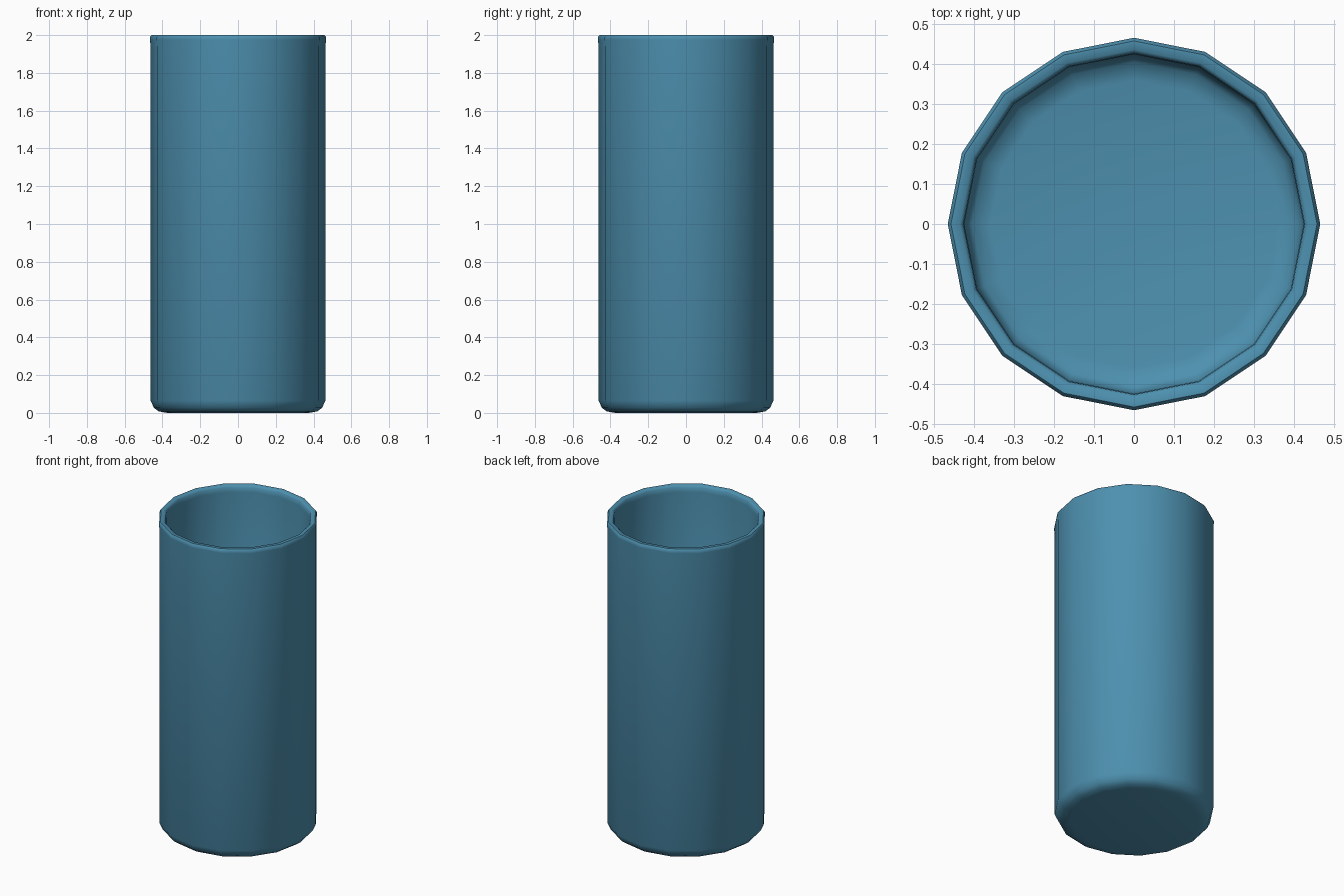
import bpy, bmesh, math

if "Cube" in bpy.data.objects:
    bpy.data.objects.remove(bpy.data.objects["Cube"])

SIDES = 16


def lathe(name, profile):
    """Spin an (r, z) profile around z and cap both ends."""
    bm = bmesh.new()
    rings = []
    for r, z in profile:
        rings.append([bm.verts.new((r * math.cos(2 * math.pi * i / SIDES),
                                    r * math.sin(2 * math.pi * i / SIDES), z))
                      for i in range(SIDES)])
    for a, b in zip(rings, rings[1:]):
        for i in range(SIDES):
            j = (i + 1) % SIDES
            bm.faces.new((a[i], a[j], b[j], b[i]))
    bm.faces.new(rings[0][::-1])
    bm.faces.new(rings[-1])
    bm.normal_update()
    mesh = bpy.data.meshes.new(name)
    bm.to_mesh(mesh)
    bm.free()
    obj = bpy.data.objects.new(name, mesh)
    bpy.context.collection.objects.link(obj)
    return obj


# cup: rounded base, outer wall, soft rim, inner wall, inner floor
cup = lathe("cup", [
    (0.375, 0.0), (0.42, 0.008), (0.445, 0.027), (0.463, 0.065),
    (0.463, 1.94), (0.466, 1.975), (0.466, 1.99), (0.458, 2.0),
    (0.436, 2.0), (0.427, 1.99), (0.425, 1.96),
    (0.422, 0.075), (0.405, 0.05), (0.36, 0.04),
])

# blue finish
mat = bpy.data.materials.new("blue")
mat.diffuse_color = (0.075, 0.28, 0.43, 1)
mat.use_nodes = True
mat.node_tree.nodes["Principled BSDF"].inputs["Base Color"].default_value = mat.diffuse_color
cup.data.materials.append(mat)

bpy.context.view_layer.objects.active = cup
cup.select_set(True)
bpy.ops.object.shade_smooth_by_angle(angle=math.radians(50))
